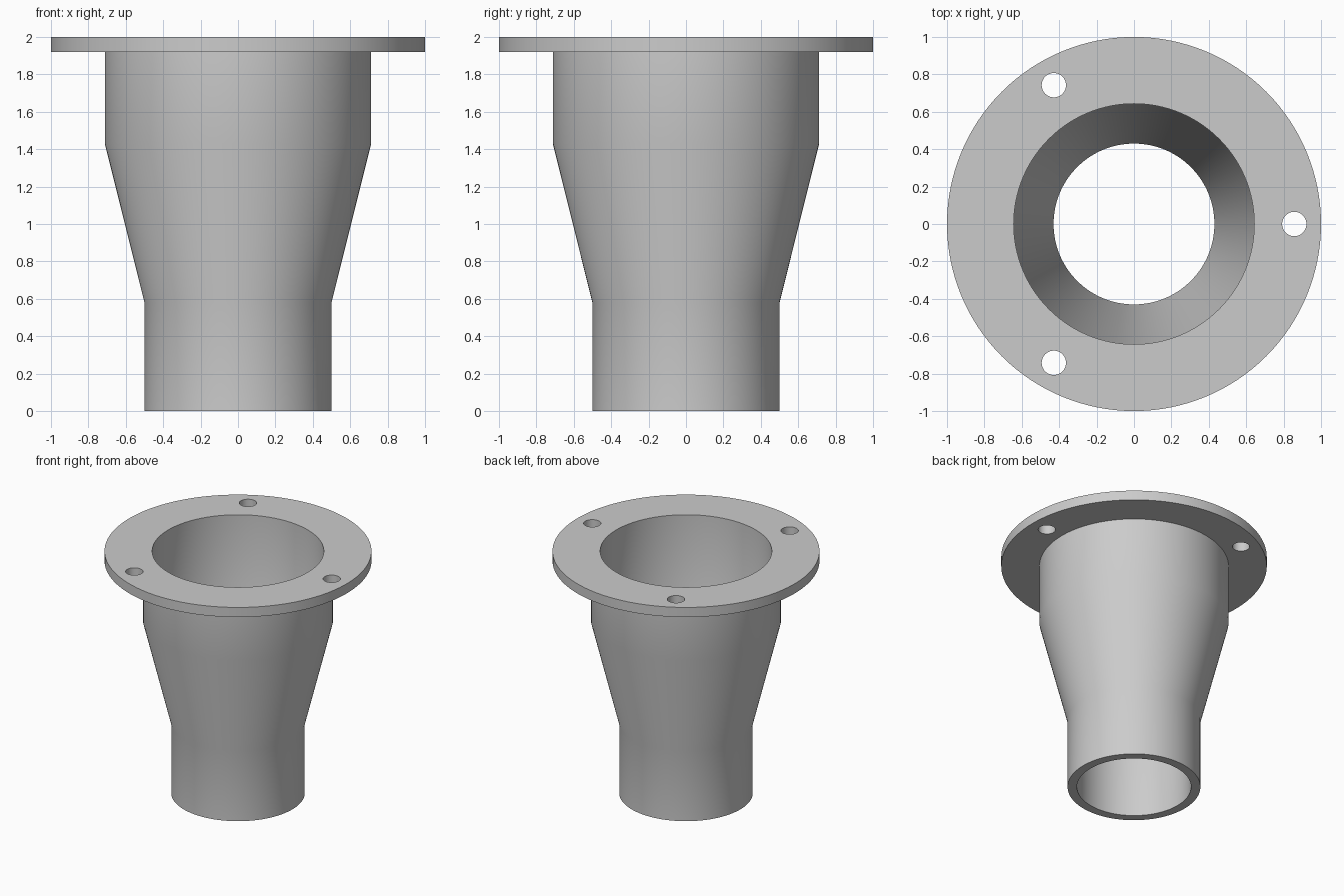
import bpy, bmesh, math

if "Cube" in bpy.data.objects:
    bpy.data.objects.remove(bpy.data.objects["Cube"])

SEGMENTS = 128

grey = bpy.data.materials.new("plain grey")
grey.diffuse_color = (0.6, 0.6, 0.6, 1)
grey.use_nodes = True
grey.node_tree.nodes["Principled BSDF"].inputs["Base Color"].default_value = grey.diffuse_color


def lathe(name, profile):
    """Revolve a closed (radius, z) profile around the z axis."""
    bm = bmesh.new()
    rings = []
    for i in range(SEGMENTS):
        a = 2 * math.pi * i / SEGMENTS
        rings.append([bm.verts.new((r * math.cos(a), r * math.sin(a), z))
                      for r, z in profile])
    n = len(profile)
    for i in range(SEGMENTS):
        p, q = rings[i], rings[(i + 1) % SEGMENTS]
        for j in range(n):
            k = (j + 1) % n
            bm.faces.new((p[j], q[j], q[k], p[k]))
    bmesh.ops.recalc_face_normals(bm, faces=bm.faces)
    mesh = bpy.data.meshes.new(name)
    bm.to_mesh(mesh)
    bm.free()
    obj = bpy.data.objects.new(name, mesh)
    bpy.context.collection.objects.link(obj)
    mesh.materials.append(grey)
    return obj


# Hollow reducer tube with a flange at the top
adapter = lathe("flanged_reducer", [
    (0.5, 0), (0.5, 0.58), (0.712, 1.43), (0.712, 1.92),
    (1.0, 1.92), (1.0, 2.0), (0.643, 2.0),
    (0.643, 1.43), (0.43, 0.58), (0.43, 0)])

# Three bolt holes through the flange
cutters = []
for i in range(3):
    a = 2 * math.pi * i / 3
    bpy.ops.mesh.primitive_cylinder_add(
        vertices=48, radius=0.065, depth=0.3,
        location=(0.857 * math.cos(a), 0.857 * math.sin(a), 1.96))
    cutter = bpy.context.object
    cutter.name = f"bolt_hole_cutter_{i + 1}"
    cutter.data.materials.append(grey)
    cutter.hide_render = True
    cutters.append(cutter)
    mod = adapter.modifiers.new(f"bolt_hole_{i + 1}", 'BOOLEAN')
    mod.operation = 'DIFFERENCE'
    mod.solver = 'EXACT'
    mod.object = cutter

bpy.ops.object.select_all(action='DESELECT')
adapter.select_set(True)
bpy.context.view_layer.objects.active = adapter
for mod in list(adapter.modifiers):
    bpy.ops.object.modifier_apply(modifier=mod.name)
for cutter in cutters:
    bpy.data.objects.remove(cutter)

# Smooth walls with crisp rims
bpy.ops.object.shade_smooth_by_angle(angle=math.radians(30))
